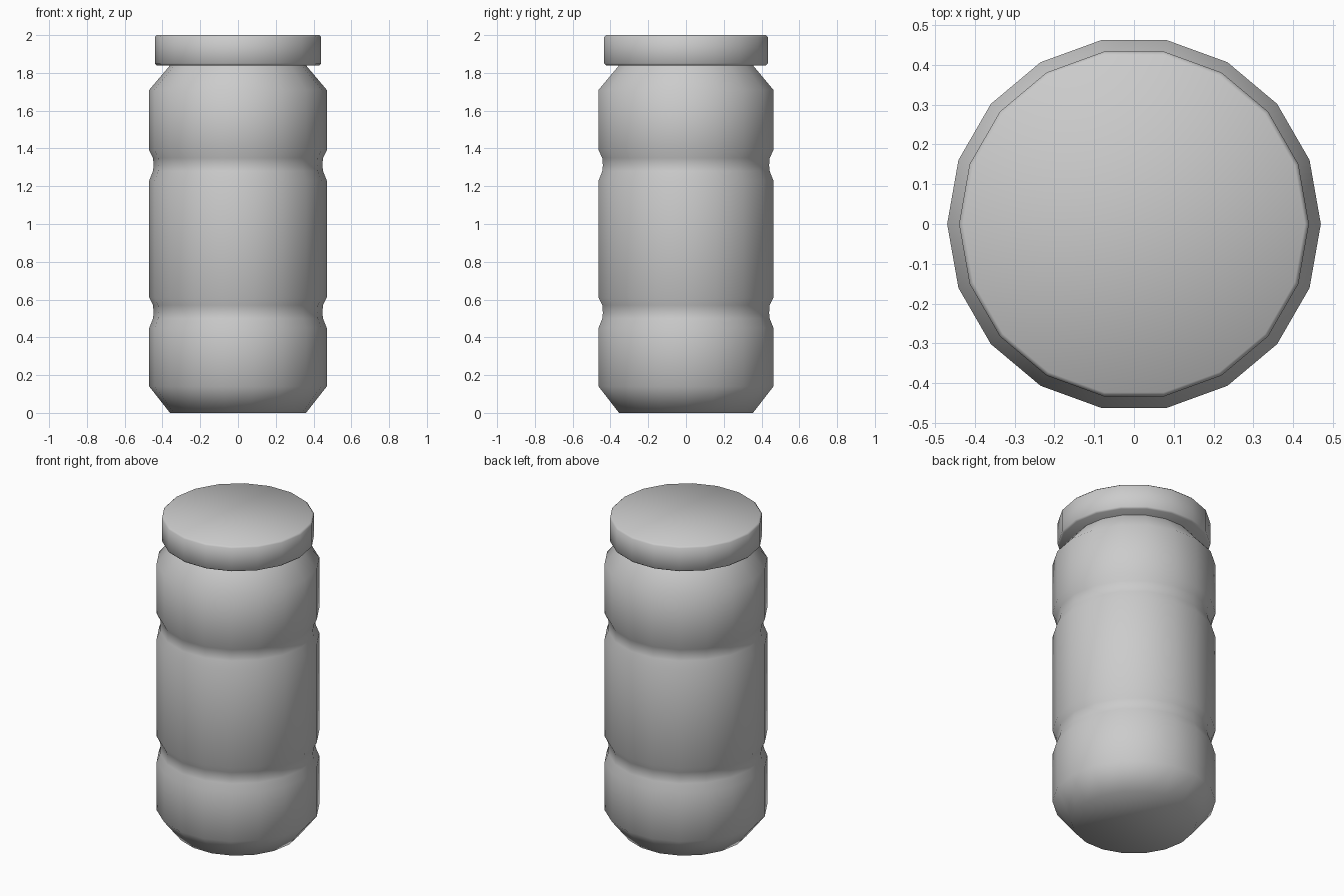
import bpy, bmesh
from math import cos, sin, pi, radians

if "Cube" in bpy.data.objects:
    bpy.data.objects.remove(bpy.data.objects["Cube"])

SIDES = 18


def lathe(name, profile, cap_bottom=True, cap_top=True):
    """Spin an (r, z) profile into an 18-sided part."""
    bm = bmesh.new()
    rings = [[bm.verts.new((r * cos(2 * pi * i / SIDES), r * sin(2 * pi * i / SIDES), z))
              for i in range(SIDES)] for r, z in profile]
    for a, b in zip(rings, rings[1:]):
        for i in range(SIDES):
            j = (i + 1) % SIDES
            bm.faces.new((a[i], a[j], b[j], b[i]))
    if cap_bottom:
        bm.faces.new(rings[0][::-1])
    if cap_top:
        bm.faces.new(rings[-1])
    for f in bm.faces:
        f.smooth = True
    mesh = bpy.data.meshes.new(name)
    bm.to_mesh(mesh)
    bm.free()
    obj = bpy.data.objects.new(name, mesh)
    bpy.context.collection.objects.link(obj)
    return obj


def groove(z):
    """Shallow ring pressed into the wall, centred near height z."""
    return [(0.47, z - 0.08), (0.45, z - 0.03), (0.447, z), (0.45, z + 0.04), (0.47, z + 0.08)]


# Jar body: chamfered foot, two grooves, sloping shoulder
body = lathe("jar_body",
             [(0.36, 0), (0.47, 0.14)] + groove(0.53) + groove(1.31)
             + [(0.47, 1.71), (0.36, 1.84)], cap_top=False)

# Lid: overhanging disc with softened rims
lid = lathe("jar_lid", [(0.43, 1.84), (0.44, 1.85), (0.44, 1.99), (0.43, 2.0)])
bpy.context.view_layer.objects.active = lid
lid.select_set(True)
bpy.ops.object.shade_smooth_by_angle(angle=radians(60))
